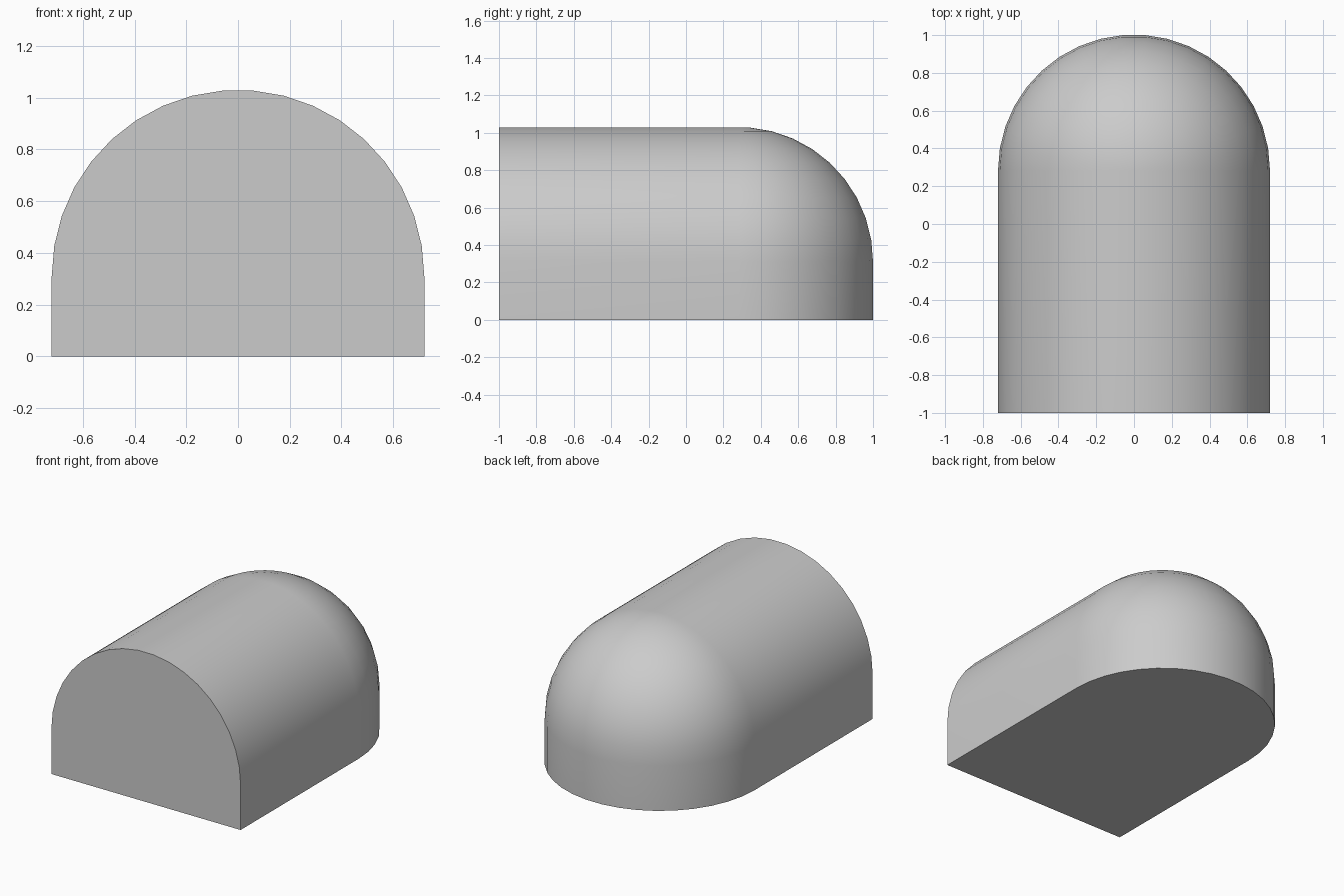
import bpy, bmesh
from math import sin, cos, pi, radians

if "Cube" in bpy.data.objects:
    bpy.data.objects.remove(bpy.data.objects["Cube"])

R = 0.72            # arch and dome radius
STEP = pi / 19      # facet angle
SPRING = 0.31       # height where the arch begins
YC = 1 - R * cos(STEP / 2)   # dome centre

# Levels (half width, height): straight wall, then the arch up to its flat crown
levels = [(R, 0.0)] + [(R * cos(i * STEP), SPRING + R * sin(i * STEP)) for i in range(10)]

bm = bmesh.new()


def outline(r, z):
    """U-shaped path: straight side, half-round back, straight side."""
    pts = [(r, -1)] + [(r * cos(i * STEP), YC + r * sin(i * STEP)) for i in range(20)] + [(-r, -1)]
    return [bm.verts.new((x, y, z)) for x, y in pts]


rings = [outline(r, z) for r, z in levels]

# Walls, vault and dome
for lo, hi in zip(rings, rings[1:]):
    for i in range(len(lo) - 1):
        bm.faces.new((lo[i], lo[i + 1], hi[i + 1], hi[i]))

# Crown strip with its round end, flat base, flat front
top = rings[-1]
bm.faces.new((top[0], top[1], top[-2], top[-1]))
bm.faces.new(top[1:-1])
bm.faces.new(rings[0][::-1])
bm.faces.new([ring[0] for ring in rings] + [ring[-1] for ring in reversed(rings)])
bmesh.ops.recalc_face_normals(bm, faces=bm.faces)

mesh = bpy.data.meshes.new("domed_vault")
bm.to_mesh(mesh)
bm.free()
vault = bpy.data.objects.new("domed_vault", mesh)
bpy.context.collection.objects.link(vault)

# Smooth curves, sharp front and base edges
bpy.context.view_layer.objects.active = vault
vault.select_set(True)
bpy.ops.object.shade_smooth_by_angle(angle=radians(30))
